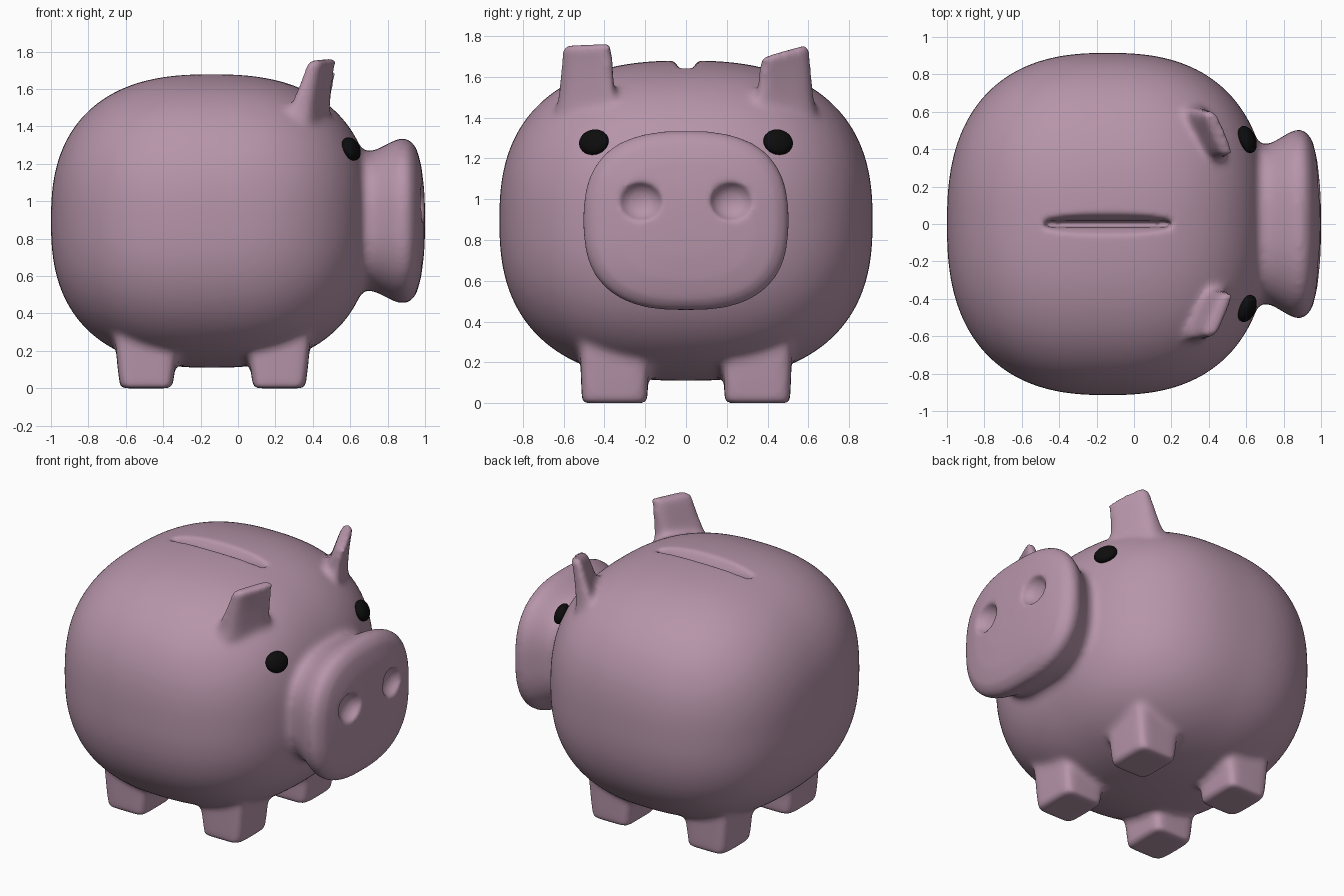
import bpy, bmesh
from math import cos, sin, pi, copysign
from mathutils import Vector, Matrix

cube = bpy.data.objects.get("Cube")
if cube:
    bpy.data.objects.remove(cube, do_unlink=True)


def material(name, color, roughness):
    m = bpy.data.materials.new(name)
    m.use_nodes = True
    m.diffuse_color = color
    node = m.node_tree.nodes["Principled BSDF"]
    node.inputs["Base Color"].default_value = color
    node.inputs["Roughness"].default_value = roughness
    return m


pink = material("dusty_pink", (0.47, 0.30, 0.40, 1), 0.5)
black = material("black", (0.004, 0.004, 0.004, 1), 0.5)


def make_object(name, bm, mat):
    bmesh.ops.recalc_face_normals(bm, faces=bm.faces)
    for f in bm.faces:
        f.smooth = True
    me = bpy.data.meshes.new(name)
    bm.to_mesh(me)
    bm.free()
    me.materials.append(mat)
    ob = bpy.data.objects.new(name, me)
    bpy.context.collection.objects.link(ob)
    return ob


def loft(bm, rings):
    """Closed solid through a stack of equal-length rings."""
    loops = [[bm.verts.new(p) for p in r] for r in rings]
    n = len(loops[0])
    for a, b in zip(loops, loops[1:]):
        for i in range(n):
            j = (i + 1) % n
            bm.faces.new((a[i], a[j], b[j], b[i]))
    bm.faces.new(loops[0])
    bm.faces.new(loops[-1])


def oval(a, b, power, count=64):
    """Points of a squarish oval with half sizes a and b."""
    def bend(t):
        return copysign(abs(t) ** (2 / power), t)
    return [(a * bend(cos(2 * pi * i / count)), b * bend(sin(2 * pi * i / count)))
            for i in range(count)]


def ellipsoid(bm, matrix):
    bmesh.ops.create_icosphere(bm, subdivisions=4, radius=1, matrix=matrix)


# Barrel: a rounded-box ball
CENTER, HALF, POWER = Vector((-0.14, 0, 0.895)), Vector((0.86, 0.915, 0.785)), 2.5
bm = bmesh.new()
bmesh.ops.create_icosphere(bm, subdivisions=6, radius=1)
for v in bm.verts:
    r = sum(abs(c) ** POWER for c in v.co) ** (-1 / POWER)
    v.co = CENTER + v.co * r * HALF

# Snout: narrow neck flaring to a rounded disc
snout = [(0.45, 0.84), (0.68, 0.85), (0.73, 0.86), (0.79, 0.93), (0.84, 0.99),
         (0.88, 1.015), (0.92, 0.99), (0.955, 0.89), (0.98, 0.68), (0.995, 0.4), (1.0, 0.15)]
loft(bm, [[(x, y, 0.895 + z) for y, z in oval(0.5 * s, 0.437 * s, 2.6)] for x, s in snout])

# Legs: four tapered blocks
for x in (-0.49, 0.22):
    for y in (-0.35, 0.35):
        loft(bm, [[(x + u, y + v, z) for u, v in oval(a, b, 7, 32)]
                  for z, a, b in ((0, 0.14, 0.16), (0.12, 0.155, 0.165), (0.4, 0.18, 0.175))])

# Ears: thin slanted plates that lean forward; the two tips differ a little
for side, tilt in ((-1, 0.05), (1, -0.28)):
    rings = []
    for z, x, width, thick in ((1.35, 0.36, 0.17, 0.09), (1.5, 0.385, 0.14, 0.07),
                               (1.6, 0.41, 0.13, 0.055), (1.7, 0.435, 0.125, 0.045),
                               (1.76, 0.455, 0.12, 0.04)):
        ring = []
        for u, v in oval(width, thick, 4, 40):
            lift = -tilt * u * max(0, (z - 1.5) / 0.25)
            if side > 0:
                lift -= 0.03 * max(0, (z - 1.5) / 0.25)
            ring.append((x - 0.42 * u + v, side * (0.485 + u), z + lift))
        rings.append(ring)
    loft(bm, rings)
body = make_object("pig_body", bm, pink)

# Cutters: coin slot with sloping sides, and two nostril dents
bm = bmesh.new()
loft(bm, [[(-0.14 + u, v, z) for u, v in oval(a, b, 5, 48)]
          for z, a, b in ((1.54, 0.335, 0.015), (1.62, 0.34, 0.02),
                          (1.66, 0.355, 0.045), (1.72, 0.37, 0.085))])
for y in (-0.225, 0.225):
    ellipsoid(bm, Matrix.Translation((1.0, y, 0.99)) @ Matrix.Diagonal((0.075, 0.105, 0.095, 1)))
cutter = make_object("slot_and_nostril_cutter", bm, pink)
cutter.hide_render = True


# Fuse the skin, soften the joints, cut, and soften again
def fuse(voxel, factor, repeats):
    mod = body.modifiers.new("fuse", 'REMESH')
    mod.mode = 'VOXEL'
    mod.voxel_size = voxel
    mod.use_smooth_shade = True
    mod = body.modifiers.new("soften", 'SMOOTH')
    mod.factor = factor
    mod.iterations = repeats


fuse(0.018, 0.5, 8)
cut = body.modifiers.new("cut", 'BOOLEAN')
cut.operation = 'DIFFERENCE'
cut.solver = 'EXACT'
cut.object = cutter
fuse(0.014, 0.5, 6)
result = bpy.data.meshes.new_from_object(body.evaluated_get(bpy.context.evaluated_depsgraph_get()))
body.modifiers.clear()
body.data = result
result.materials.clear()
result.materials.append(pink)
for p in result.polygons:
    p.use_smooth = True
    p.material_index = 0
bpy.data.objects.remove(cutter, do_unlink=True)

# Eyes: flattened beads lying on the face
for side, name in ((-1, "right_eye"), (1, "left_eye")):
    bm = bmesh.new()
    turn = Vector((0.9, side * 0.38, 0.44)).to_track_quat('Z', 'Y').to_matrix().to_4x4()
    ellipsoid(bm, Matrix.Translation((0.605, side * 0.452, 1.28)) @ turn
              @ Matrix.Diagonal((0.076, 0.066, 0.04, 1)))
    make_object(name, bm, black)
